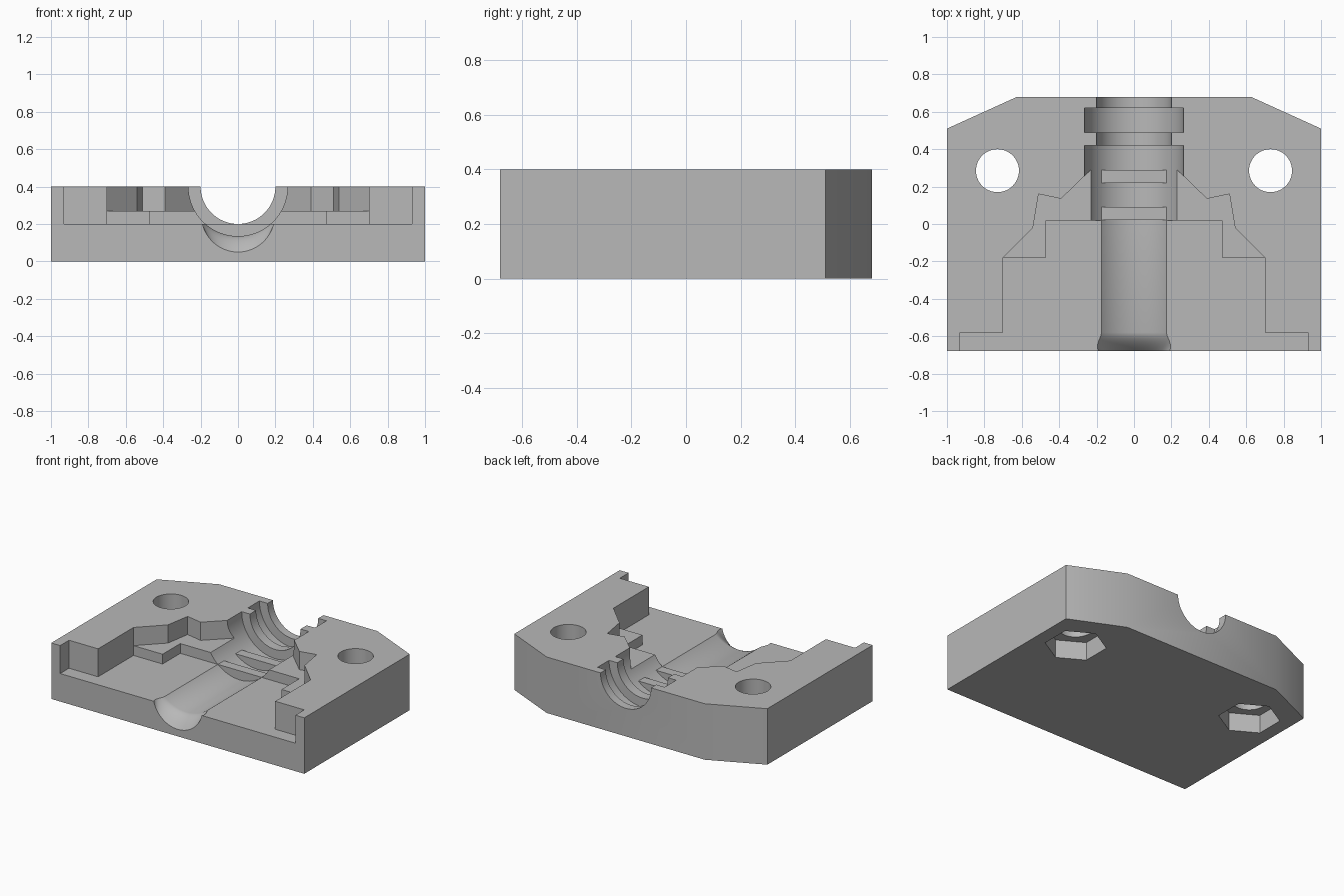
import bpy
from math import sin, cos, pi

cube = bpy.data.objects.get("Cube")
if cube:
    bpy.data.objects.remove(cube, do_unlink=True)

grey = bpy.data.materials.new("plain grey")
grey.use_nodes = True
grey.diffuse_color = (0.48, 0.48, 0.48, 1)
grey.node_tree.nodes["Principled BSDF"].inputs["Base Color"].default_value = (0.48, 0.48, 0.48, 1)


def loft(name, rings):
    """Closed solid through rings that share the same vertex count."""
    n = len(rings[0])
    verts = [p for ring in rings for p in ring]
    faces = [tuple(range(n))[::-1], tuple(range(len(verts) - n, len(verts)))]
    for k in range(len(rings) - 1):
        for i in range(n):
            j = (i + 1) % n
            faces.append((k * n + i, k * n + j, k * n + n + j, k * n + n + i))
    mesh = bpy.data.meshes.new(name)
    mesh.from_pydata(verts, [], faces)
    mesh.materials.append(grey)
    ob = bpy.data.objects.new(name, mesh)
    bpy.context.collection.objects.link(ob)
    return ob


def prism(name, outline, z0, z1):
    return loft(name, [[(x, y, z) for x, y in outline] for z in (z0, z1)])


def mirrored(half):
    """Right half listed from front to back, completed counter-clockwise."""
    return half + [(-x, y) for x, y in reversed(half)]


def disc(x, y, r, n, turn=0):
    return [(x + r * cos(2 * pi * i / n + turn), y + r * sin(2 * pi * i / n + turn))
            for i in range(n)]


# Block with clipped back corners
block = prism("clamp_block", mirrored([(1, -.68), (1, .51), (.625, .68)]), 0, .4)


def combine(tool, operation="DIFFERENCE"):
    tool.hide_render = True
    mod = block.modifiers.new(tool.name, "BOOLEAN")
    mod.object, mod.operation, mod.solver = tool, operation, "EXACT"
    bpy.ops.object.select_all(action="DESELECT")
    bpy.context.view_layer.objects.active = block
    block.select_set(True)
    bpy.ops.object.modifier_apply(modifier=mod.name)
    bpy.data.objects.remove(tool, do_unlink=True)


# Deep front pocket and shallower shaped pocket behind it
combine(prism("deep_pocket", mirrored([(.93, -.8), (.93, -.58), (.7, -.58), (.7, -.18),
                                       (.47, -.18), (.47, .02)]), .2, .6))
combine(prism("shallow_pocket", mirrored([(.6, -.3), (.7, -.18), (.54, -.02), (.51, .16),
                                          (.39, .135), (.23, .29)]), .27, .6))

# Stepped cable bore with a flared front mouth: (y, centre height, radius)
stations = [(-.75, .245, .195)]
for k in range(7):
    t = k / 6
    f = (1 - t) ** 1.6
    stations.append((-.68 + .1 * t, .4 - .155 * f, .265 - .07 * f))
stations += [(.42, .4, .265), (.42, .4, .2), (.49, .4, .2), (.49, .4, .265),
             (.62, .4, .265), (.62, .4, .2), (.8, .4, .2)]
combine(loft("cable_bore", [[(x, y, z) for x, z in reversed(disc(0, zc, r, 64))]
                            for y, zc, r in stations]))

# Flat-topped grip ribs across the bore
for y0, y1 in ((.021, .09), (.22, .29)):
    combine(prism("grip_rib", mirrored([(.178, y0), (.178, y1)]), .1, .2), "UNION")

# Bolt holes with hexagonal nut recesses underneath
for side in (-1, 1):
    combine(prism("bolt_hole", disc(side * .73, .285, .115, 48), -.2, .6))
    combine(prism("nut_recess", disc(side * .73, .285, .2, 6, pi / 6), -.2, .13))

block.select_set(True)
bpy.ops.object.shade_smooth_by_angle(angle=pi / 7)
